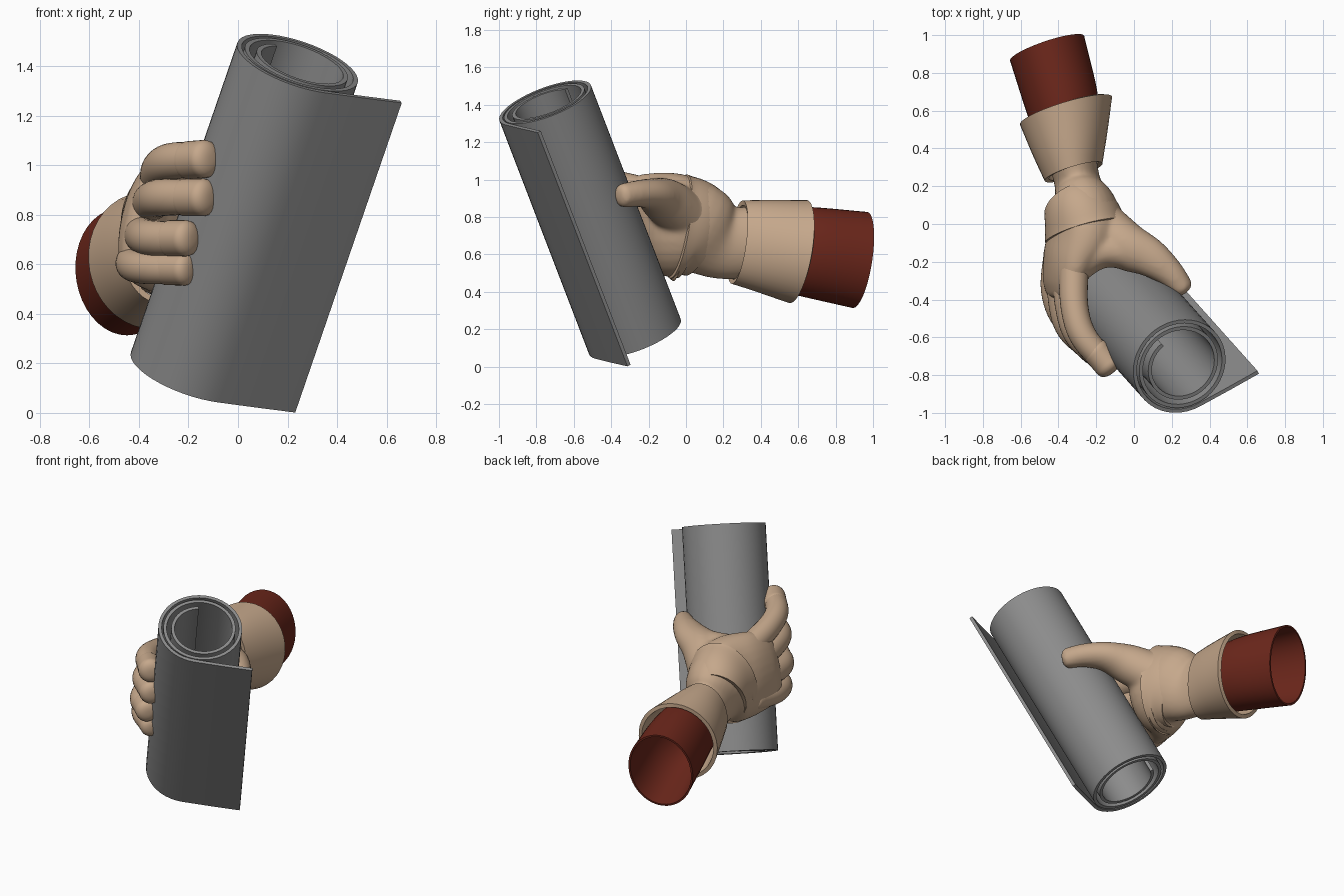
import bpy, math
from mathutils import Vector as V, Matrix

if "Cube" in bpy.data.objects:
    bpy.data.objects.remove(bpy.data.objects["Cube"])

Z = V((0, 0, 1))


def material(name, color):
    m = bpy.data.materials.new(name)
    m.diffuse_color = (*color, 1)
    m.use_nodes = True
    m.node_tree.nodes["Principled BSDF"].inputs["Base Color"].default_value = m.diffuse_color
    return m


GLOVE = material("tan", (0.56, 0.39, 0.26))
RED = material("dark_red", (0.15, 0.02, 0.011))
GREY = material("dark_grey", (0.26, 0.26, 0.26))


def spline(secs, steps):
    """Catmull-Rom through (x, y, z, r_side, r_up, tilt) sections."""
    s = [V(a) for a in secs]
    s = [2 * s[0] - s[1]] + s + [2 * s[-1] - s[-2]]
    out = []
    for i in range(1, len(s) - 2):
        a, b, c, d = s[i - 1:i + 3]
        for k in range(steps):
            t = k / steps
            out.append(0.5 * (2 * b + (c - a) * t + (2 * a - 5 * b + 4 * c - d) * t * t
                              + (3 * b - a - 3 * c + d) * t ** 3))
    return out + [s[-2]]


def tube(secs, n=28, steps=5, caps=True, yaw=0):
    """Sweep an elliptical section along a path; returns verts, faces."""
    pts = spline(secs, steps)
    turn = Matrix.Rotation(math.radians(yaw), 3, 'Z')
    rings = []
    for i, p in enumerate(pts):
        t = V(pts[min(i + 1, len(pts) - 1)][:3]) - V(pts[max(i - 1, 0)][:3])
        rings.append((V(p[:3]), turn @ t.normalized(), p[3], p[4], p[5]))
    if caps:  # blunt rounded ends
        def cap(ring, sign):
            c, t, a, b, tilt = ring
            return [(c + t * sign * 0.6 * min(a, b) * math.sin(q), t,
                     a * math.cos(q) ** 0.8, b * math.cos(q) ** 0.8, tilt)
                    for q in (0.35, 0.7, 1.0, 1.25, 1.45)]
        rings = cap(rings[0], -1)[::-1] + rings + cap(rings[-1], 1)
    verts, faces = [], []
    for c, t, a, b, tilt in rings:
        s = t.cross(Z).normalized()
        u = s.cross(t)
        s, u = (s * math.cos(tilt) + u * math.sin(tilt),
                u * math.cos(tilt) - s * math.sin(tilt))
        for k in range(n):
            q = 2 * math.pi * k / n
            verts.append(c + s * a * math.cos(q) + u * b * math.sin(q))
    for i in range(len(rings) - 1):
        for k in range(n):
            k2 = (k + 1) % n
            faces.append((i * n + k, i * n + k2, i * n + n + k2, i * n + n + k))
    if caps:
        faces.append(tuple(range(n))[::-1])
        faces.append(tuple(range(len(verts) - n, len(verts))))
    return verts, faces


def build(name, parts, mat=None, thick=0, offset=-1, voxel=0, angle=40):
    verts, faces = [], []
    for v, f in parts:
        faces += [tuple(i + len(verts) for i in q) for q in f]
        verts += v
    me = bpy.data.meshes.new(name)
    me.from_pydata(verts, [], faces)
    ob = bpy.data.objects.new(name, me)
    bpy.context.collection.objects.link(ob)
    if mat:
        me.materials.append(mat)
    bpy.ops.object.select_all(action='DESELECT')
    ob.select_set(True)
    bpy.context.view_layer.objects.active = ob
    bpy.ops.object.mode_set(mode='EDIT')
    bpy.ops.mesh.select_all(action='SELECT')
    bpy.ops.mesh.normals_make_consistent(inside=False)
    bpy.ops.object.mode_set(mode='OBJECT')
    if thick:
        m = ob.modifiers.new("thickness", 'SOLIDIFY')
        m.thickness, m.offset = thick, offset
    if voxel:
        m = ob.modifiers.new("fuse", 'REMESH')
        m.mode, m.voxel_size = 'VOXEL', voxel
        m = ob.modifiers.new("soften", 'SMOOTH')
        m.factor, m.iterations = 0.5, 10
    for m in list(ob.modifiers):
        bpy.ops.object.modifier_apply(modifier=m.name)
    bpy.ops.object.shade_smooth_by_angle(angle=math.radians(angle))
    return ob


# Rolled sheet: straight flap, then a spiral winding inwards
base = V((-0.183, -0.268, 0.161))
axis = V((0.43, -0.48, 1.25))
w = axis.normalized()
u = V((0.41, -0.035, -0.16))
u = (u - w * u.dot(w)).normalized()
v = w.cross(u)
profile = [(0.44, 0.0), (0.30, -0.103)]
TURNS = 110
for i in range(TURNS + 1):
    f = i / TURNS
    q = math.radians(-54 - 886 * f)
    r = 0.258 - 0.096 * f ** 1.5
    profile.append((r * math.cos(q), r * math.sin(q)))
sheet = [base + u * a + v * b + axis * h for a, b in profile for h in (0, 1)]
strips = [(2 * i, 2 * i + 2, 2 * i + 3, 2 * i + 1) for i in range(len(profile) - 1)]
build("rolled_sheet", [(sheet, strips)], GREY, thick=0.02, offset=0)

# Palm, thumb and the web between them fused into one soft form
palm = tube([
    (-0.33, 0.36, 0.665, 0.13, 0.19, 0),
    (-0.295, 0.20, 0.665, 0.125, 0.20, 0),
    (-0.265, 0.07, 0.73, 0.185, 0.25, 0.05),
    (-0.27, -0.06, 0.755, 0.205, 0.28, 0.12),
    (-0.335, -0.18, 0.77, 0.145, 0.27, 0.2),
    (-0.375, -0.29, 0.77, 0.10, 0.245, 0.24),
    (-0.385, -0.36, 0.77, 0.07, 0.22, 0.24)])
thumb = tube([
    (-0.21, 0.03, 0.78, 0.13, 0.14, 0),
    (-0.06, -0.105, 0.88, 0.13, 0.125, 0),
    (0.08, -0.175, 0.92, 0.105, 0.088, 0),
    (0.185, -0.255, 0.925, 0.078, 0.072, 0),
    (0.255, -0.335, 0.915, 0.06, 0.066, 0)])
web = tube([
    (-0.33, -0.25, 0.92, 0.08, 0.08, 0),
    (-0.17, -0.145, 0.91, 0.09, 0.10, 0),
    (0.04, -0.175, 0.91, 0.075, 0.08, 0)])
build("palm_and_thumb", [palm, thumb, web], GLOVE, voxel=0.013)

# Four fingers curled round the roll
fingers = {
    "index": (0.077, [(-0.32, -0.22, 0.93), (-0.315, -0.44, 0.985),
                      (-0.265, -0.60, 1.015), (-0.135, -0.75, 1.025)]),
    "middle": (0.076, [(-0.36, -0.20, 0.83), (-0.345, -0.44, 0.86),
                       (-0.29, -0.60, 0.87), (-0.14, -0.735, 0.87)]),
    "ring": (0.073, [(-0.39, -0.17, 0.73), (-0.385, -0.41, 0.715),
                     (-0.34, -0.56, 0.705), (-0.21, -0.68, 0.705)]),
    "little": (0.066, [(-0.41, -0.15, 0.63), (-0.43, -0.35, 0.60),
                       (-0.37, -0.51, 0.585), (-0.215, -0.635, 0.58)])}
for name, (r, path) in fingers.items():
    scale = (1.08, 1.0, 0.98, 0.9)
    secs = [(*p, r * k * 0.95, r * k, 0) for p, k in zip(path, scale)]
    build(name + "_finger", [tube(secs, steps=6)], GLOVE)
    # Glove seam near the fingertip
    a, b = V(path[2]), V(path[3])
    seam = [(*a.lerp(b, t), r * 0.96, r, 0) for t in (0.5, 0.75, 1.0)]
    build(name + "_fingertip", [tube(seam)], GLOVE)

# Raised strap wrapped obliquely round the hand
strap = tube([
    (-0.305, 0.10, 0.70, 0.18, 0.24, 0.03),
    (-0.275, 0.03, 0.737, 0.207, 0.266, 0.07),
    (-0.255, -0.04, 0.75, 0.222, 0.282, 0.12)], n=48, caps=False)
build("hand_strap", [strap], GLOVE, thick=0.03)

# Flared cuff and sleeve
cuff = tube([
    (-0.32, 0.275, 0.665, 0.16, 0.225, 0),
    (-0.338, 0.42, 0.645, 0.205, 0.25, 0),
    (-0.36, 0.60, 0.615, 0.255, 0.28, 0)], n=40, caps=False, yaw=10)
build("glove_cuff", [cuff], GLOVE, thick=0.025)
sleeve = tube([
    (-0.335, 0.42, 0.64, 0.165, 0.215, 0),
    (-0.38, 0.64, 0.615, 0.195, 0.24, 0),
    (-0.46, 0.93, 0.57, 0.207, 0.26, 0)], n=40, caps=False, yaw=3)
build("sleeve", [sleeve], RED, thick=0.012)
